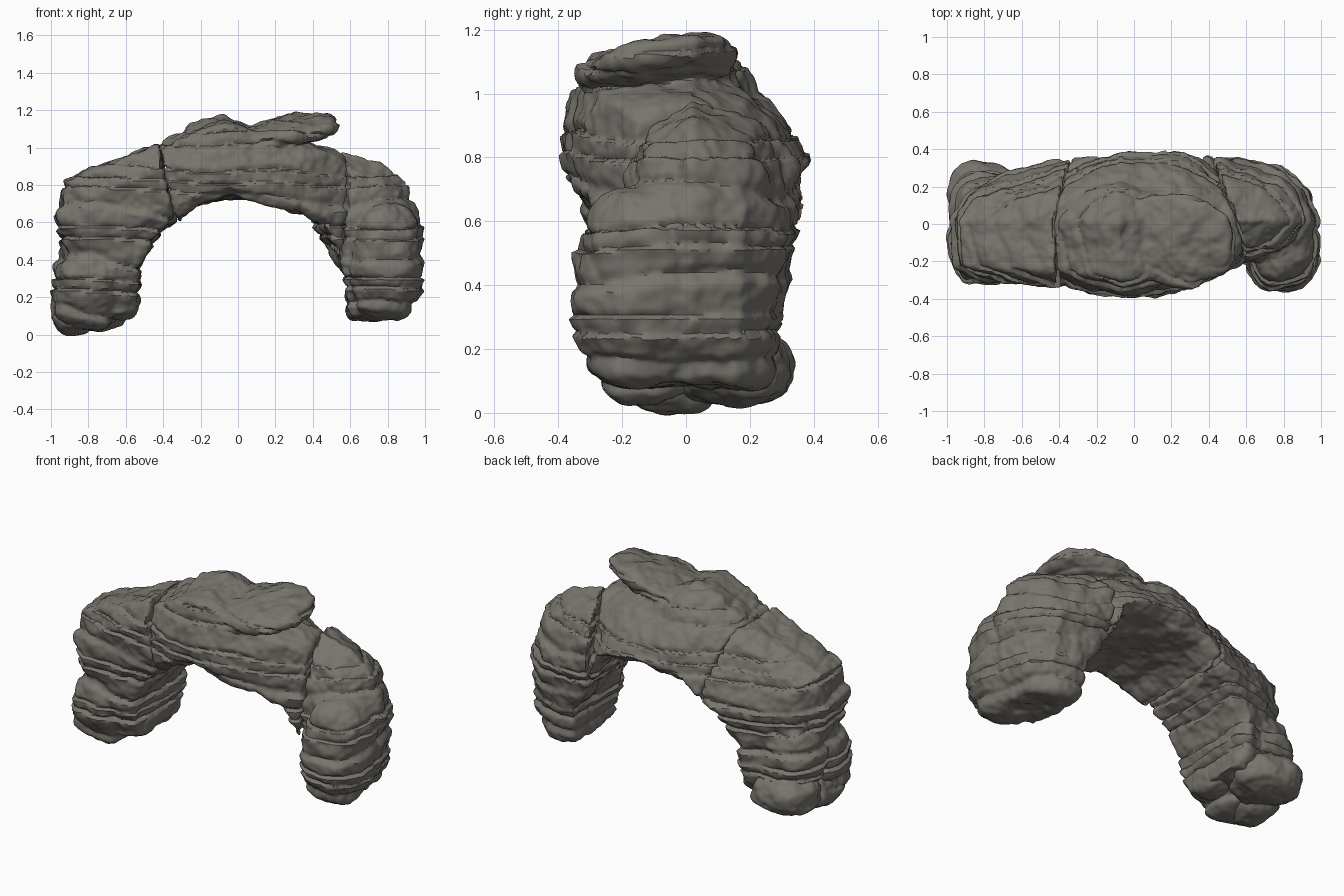
import bpy, bmesh, math
from mathutils import Vector, Matrix, noise

if "Cube" in bpy.data.objects:
    bpy.data.objects.remove(bpy.data.objects["Cube"])

rock = bpy.data.materials.new("weathered_rock")
rock.diffuse_color = (0.19, 0.178, 0.155, 1)
rock.use_nodes = True
rock.node_tree.nodes["Principled BSDF"].inputs["Base Color"].default_value = rock.diffuse_color


def modify(ob, kind, **props):
    bpy.context.view_layer.objects.active = ob
    m = ob.modifiers.new("mod", kind)
    for k, v in props.items():
        setattr(m, k, v)
    bpy.ops.object.modifier_apply(modifier=m.name)


def weather(ob, voxel, seed, strata, soften):
    """Fuse a rough block, then carve bedding layers and erosion noise into it."""
    modify(ob, 'REMESH', mode='VOXEL', voxel_size=voxel)
    modify(ob, 'SMOOTH', factor=0.5, iterations=soften)
    off = Vector((seed * 3.1, seed * 1.7, 0))
    moved = []
    for v in ob.data.vertices:
        p, n = v.co, v.normal
        side = math.sqrt(max(0, 1 - n.z * n.z))
        # irregular, slightly dipping layers with sawtooth ledges and thin joints
        h = p.z / 0.09 + 0.45 * noise.noise(p * 2.2 + off) + p.x * 0.5
        h += 0.3 * math.sin(p.z * 23)
        f = h % 1.0
        keep = 0.6 + 1.3 * noise.noise(Vector((p.x * 2.5, p.y * 2.5, round(h) * 7.3)))
        keep = max(0, min(1, keep))
        groove = -0.017 * keep * max(0, 1 - min(f, 1 - f) / 0.17)
        ledge = 0.014 * (f / 0.85 - 0.5 if f < 0.85 else 0.5 - (f - 0.85) / 0.15)
        lump = 0.022 * noise.noise(p * 4.5 + off) + 0.013 * noise.noise(p * 13 + off)
        lump += 0.006 * noise.noise(p * 30 + off)
        moved.append(p + n * (lump + strata * side * (groove + ledge) + 0.005))
    for v, p in zip(ob.data.vertices, moved):
        v.co = p
    ob.data.materials.append(rock)
    ob.select_set(True)
    bpy.ops.object.shade_smooth_by_angle(angle=math.radians(45))
    ob.select_set(False)


def finish(name, bm):
    bmesh.ops.recalc_face_normals(bm, faces=bm.faces)
    me = bpy.data.meshes.new(name)
    bm.to_mesh(me)
    bm.free()
    ob = bpy.data.objects.new(name, me)
    bpy.context.collection.objects.link(ob)
    return ob


def add_stone(bm, loc, size, rot=(0, 0, 0), seed=0, square=0.85):
    """Irregular, slightly boxy ellipsoid."""
    vs = bmesh.ops.create_icosphere(bm, subdivisions=4, radius=1)["verts"]
    r = [Matrix.Rotation(math.radians(a), 3, ax) for a, ax in zip(rot, "XYZ")]
    for v in vs:
        c = v.co.copy()
        k = 1 + 0.1 * noise.noise(c * 1.5 + Vector((seed, 0, 0)))
        p = Vector([math.copysign(abs(q) ** square, q) * s * k for q, s in zip(c, size)])
        v.co = r[2] @ r[1] @ r[0] @ p + Vector(loc)


def block(name, sections, profile, seed, bulges=()):
    """Loft: each section = outer x,z, inner x,z, front y, back y, slant of x with y."""
    bm = bmesh.new()
    rings = []
    for ox, oz, ix, iz, yf, yb, sl in sections:
        ring = []
        for t, k in profile:
            y = -k * yf if k < 0 else k * yb
            # skewed joints: the rear inner edge slides along the opening's curve
            slide = sl * y if y > 0 else sl * y * (0.15 + 0.85 * t)
            lift = -1.25 * sl * max(y, 0) * (1 - t)
            ring.append(bm.verts.new((ix + (ox - ix) * t + slide, y,
                                      iz + (oz - iz) * t + lift)))
        rings.append(ring)
    n = len(profile)
    for a, b in zip(rings, rings[1:]):
        for i in range(n):
            j = (i + 1) % n
            bm.faces.new((a[i], a[j], b[j], b[i]))
    bm.faces.new(rings[0])
    bm.faces.new(rings[-1])
    bmesh.ops.triangulate(bm, faces=bm.faces)
    for i, b in enumerate(bulges):
        add_stone(bm, *b, seed=seed + i * 2.3)
    weather(finish(name, bm), 0.012, seed, 1.0, 4)


def boulder(name, loc, size, rot, seed, square=0.85):
    bm = bmesh.new()
    add_stone(bm, loc, size, rot, seed, square)
    weather(finish(name, bm), 0.012, seed, 0.3, 3)


# Cross-sections: (inner to outer, front(-) to back(+))
span_profile = [(0, -.86), (.1, -1), (.4, -.95), (.75, -.8), (.88, -.72), (1, .06),
                (.82, .45), (.4, .82), (.12, 1), (0, .82)]
leg_profile = [(0, -.9), (.3, -1), (.6, -.95), (.85, -.6), (1, .05),
               (.88, .6), (.55, .95), (.2, 1), (0, .9)]
left_profile = [(0, -.85), (.2, -1), (.7, -.98), (.95, -.75), (1, .1),
                (.85, .45), (.45, .85), (.12, 1), (0, .85)]

# Main arch, split by two joints; the span carries the overhanging cap slab
block("arch_span", [
    (-.41, 1.03, -.33, .63, -.34, .35, .05),
    (-.25, 1.12, -.20, .71, -.38, .37, 0),
    (-.08, 1.17, -.04, .74, -.40, .38, 0),
    (.15, 1.10, .12, .71, -.39, .39, -.1),
    (.35, 1.04, .34, .65, -.32, .38, -.2),
    (.45, 1.01, .46, .57, -.26, .37, -.28),
    (.535, .98, .535, .40, -.21, .36, -.34)], span_profile, 1,
    [((.215, -.085, 1.08), (.31, .24, .064), (9, -9, -5))])

block("left_leg", [
    (-.425, 1.03, -.345, .63, -.33, .35, .05),
    (-.65, .95, -.42, .56, -.32, .33, 0),
    (-.94, .83, -.48, .46, -.30, .31, 0),
    (-.98, .64, -.53, .38, -.30, .30, 0),
    (-.93, .42, -.54, .25, -.28, .28, 0),
    (-.90, .12, -.55, .12, -.22, .24, 0)], left_profile, 2,
    [((-.805, -.135, .25), (.185, .185, .22)), ((-.80, .11, .33), (.17, .17, .20))])

block("right_leg", [
    (.555, .98, .555, .40, -.20, .36, -.34),
    (.75, .92, .56, .36, -.20, .34, -.2),
    (.90, .81, .57, .30, -.19, .32, 0),
    (.98, .58, .58, .24, -.19, .30, 0),
    (.96, .25, .58, .16, -.18, .28, 0),
    (.87, .09, .61, .09, -.15, .25, 0)], leg_profile, 3,
    [((.79, -.13, .385), (.20, .22, .315), (0, 4, 0))])

# Footing stones under the left leg
boulder("left_back_footing", (-.80, .165, .135), (.195, .17, .12), (0, 0, -15), 6)
boulder("left_front_footing", (-.88, -.03, .10), (.11, .17, .09), (0, 8, 0), 8)
boulder("left_inner_footing", (-.62, -.08, .17), (.09, .13, .08), (0, 20, 0), 9)
